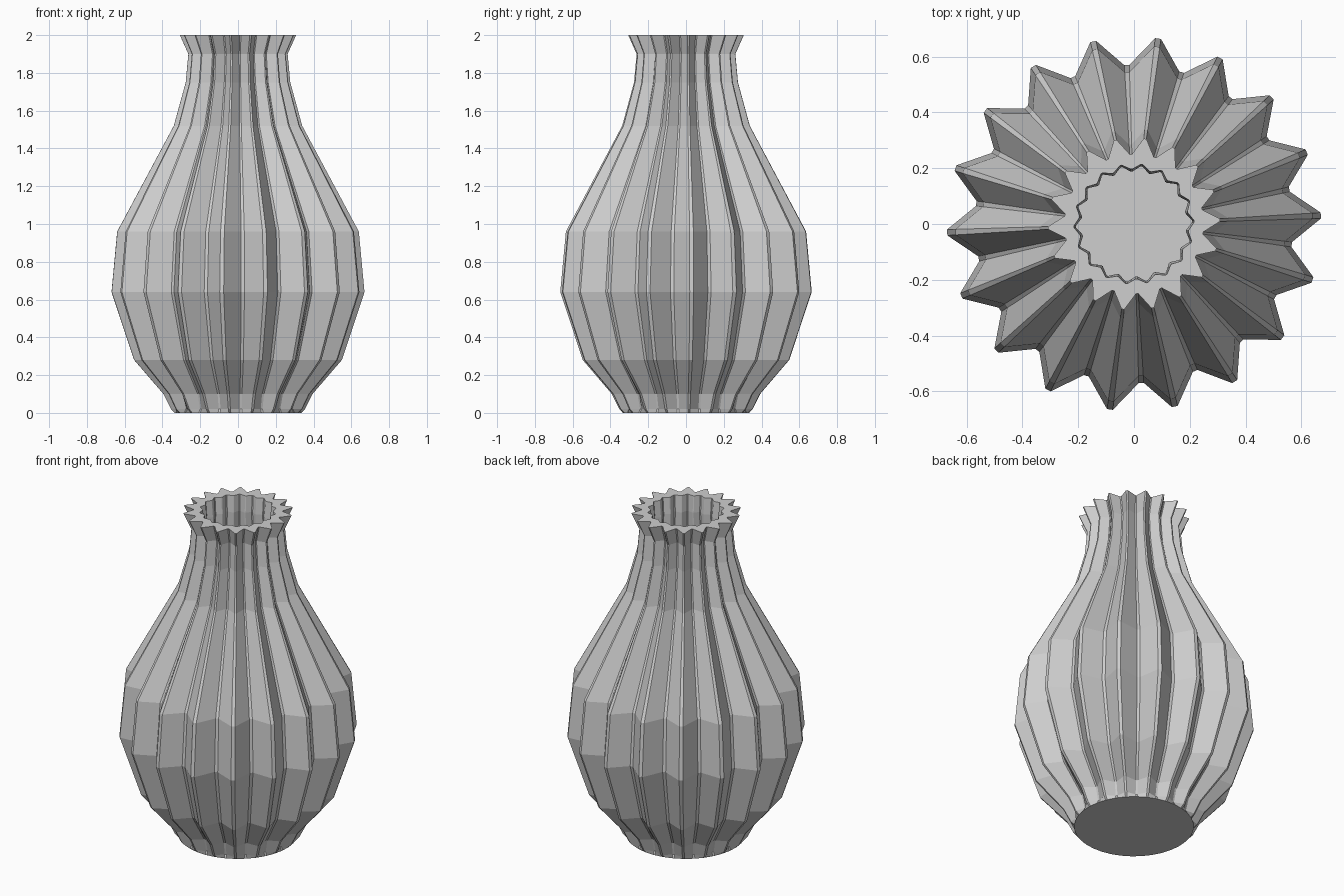
import bpy, bmesh
from math import sin, cos, radians

old = bpy.data.objects.get("Cube")
if old:
    bpy.data.objects.remove(old, do_unlink=True)

RIBS = 18
PITCH = 360 / RIBS
TURN = 2.6      # angle of the first rib
BLUNT = 0.9     # half width of the narrow flat on each rib and groove

# Each ring: height, radius at the ribs, radius in the grooves
OUTER = [(0, 0.335, 0.335), (0.02, 0.355, 0.325), (0.1, 0.395, 0.345),
         (0.28, 0.55, 0.465), (0.64, 0.67, 0.57), (0.96, 0.64, 0.545),
         (1.52, 0.34, 0.285), (1.75, 0.277, 0.232), (1.9, 0.263, 0.218),
         (2.0, 0.308, 0.25)]
INNER = [(2.0, 0.215, 0.197), (1.9, 0.208, 0.188), (1.75, 0.215, 0.192),
         (1.52, 0.27, 0.24), (0.96, 0.565, 0.495), (0.64, 0.595, 0.52),
         (0.28, 0.48, 0.415), (0.06, 0.32, 0.3)]


def make_material(name, colour):
    mat = bpy.data.materials.new(name)
    mat.use_nodes = True
    mat.diffuse_color = colour
    mat.node_tree.nodes["Principled BSDF"].inputs["Base Color"].default_value = colour
    return mat


def fluted_ring(bm, z, rib, groove):
    """One pleated loop: a blunt rib and a blunt groove per pitch."""
    verts = []
    for i in range(RIBS):
        for centre, radius in ((0, rib), (PITCH / 2, groove)):
            for side in (-BLUNT, BLUNT):
                a = radians(TURN + i * PITCH + centre + side)
                verts.append(bm.verts.new((radius * cos(a), radius * sin(a), z)))
    return verts


# Pleated wall, running up the outside, over the rim and down the inside
bm = bmesh.new()
rings = [fluted_ring(bm, *ring) for ring in OUTER + INNER]
for low, high in zip(rings, rings[1:]):
    n = len(low)
    for i in range(n):
        j = (i + 1) % n
        bm.faces.new((low[i], low[j], high[j], high[i]))

# Flat base and inside floor
bm.faces.new(rings[0][::-1])
bm.faces.new(rings[-1])
bmesh.ops.recalc_face_normals(bm, faces=bm.faces)

mesh = bpy.data.meshes.new("fluted_vase")
bm.to_mesh(mesh)
bm.free()
mesh.materials.append(make_material("pale grey ceramic", (0.62, 0.62, 0.62, 1)))
vase = bpy.data.objects.new("fluted_vase", mesh)
bpy.context.collection.objects.link(vase)
